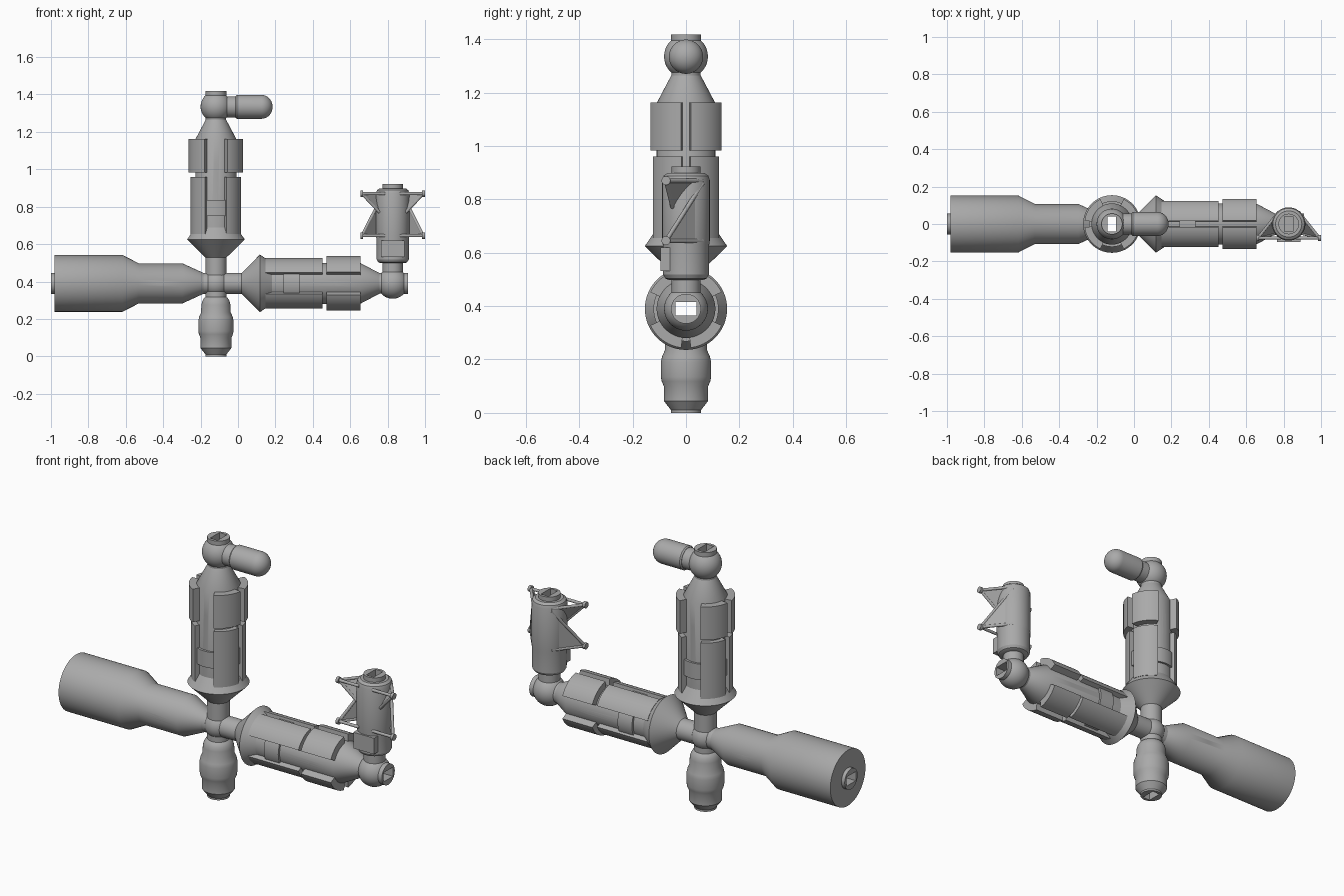
import bpy, bmesh, math
from math import radians, sin, cos
from mathutils import Matrix, Vector

cube = bpy.data.objects.get("Cube")
if cube:
    bpy.data.objects.remove(cube, do_unlink=True)

grey = bpy.data.materials.new("station_grey")
grey.use_nodes = True
TONE = (0.4, 0.4, 0.4, 1)
grey.diffuse_color = TONE
grey.node_tree.nodes["Principled BSDF"].inputs["Base Color"].default_value = TONE

SIDES = 64
HUB = Vector((-0.118, 0, 0.39))
DOCK_X = 0.827
UP = Matrix.Translation(HUB)
RIGHT = UP @ Matrix.Rotation(radians(90), 4, 'Y')
LEFT = UP @ Matrix.Rotation(radians(-90), 4, 'Y')


def finish(name, bm, frame=Matrix(), cutters=()):
    """Turn a bmesh into a shaded object, cut by the given cutters."""
    bm.transform(frame)
    bmesh.ops.recalc_face_normals(bm, faces=bm.faces)
    mesh = bpy.data.meshes.new(name)
    bm.to_mesh(mesh)
    bm.free()
    mesh.materials.append(grey)
    obj = bpy.data.objects.new(name, mesh)
    bpy.context.collection.objects.link(obj)
    bpy.ops.object.select_all(action='DESELECT')
    obj.select_set(True)
    bpy.context.view_layer.objects.active = obj
    for cutter in cutters:
        mod = obj.modifiers.new("cut", 'BOOLEAN')
        mod.operation = 'DIFFERENCE'
        mod.solver = 'EXACT'
        mod.object = cutter
        bpy.ops.object.modifier_apply(modifier=mod.name)
    bpy.ops.object.shade_smooth_by_angle(angle=radians(28))
    return obj


def lathe(name, profile, frame=Matrix(), cutters=()):
    """Closed solid of revolution from (radius, height) points."""
    bm = bmesh.new()
    rings = []
    for r, h in profile:
        rings.append([bm.verts.new((r * cos(a), r * sin(a), h))
                      for a in (math.tau * i / SIDES for i in range(SIDES))])
    for lo, hi in zip(rings, rings[1:]):
        for i in range(SIDES):
            j = (i + 1) % SIDES
            bm.faces.new((lo[i], lo[j], hi[j], hi[i]))
    bm.faces.new(rings[0][::-1])
    bm.faces.new(rings[-1])
    return finish(name, bm, frame, cutters)


def ball(name, radius, frame, cutters=()):
    bm = bmesh.new()
    bmesh.ops.create_uvsphere(bm, u_segments=48, v_segments=24, radius=radius)
    return finish(name, bm, frame, cutters)


def box(name, centre, size, cutters=()):
    bm = bmesh.new()
    bmesh.ops.create_cube(bm, size=1)
    return finish(name, bm, Matrix.LocRotScale(centre, None, size), cutters)


def shell(name, r0, r1, h0, h1, a0, a1, frame):
    """Curved armour panel between two angles."""
    bm = bmesh.new()
    steps = 14
    angles = [radians(a0 + (a1 - a0) * i / steps) for i in range(steps + 1)]
    loop = [(r1, a) for a in angles] + [(r0, a) for a in reversed(angles)]
    face = bm.faces.new([bm.verts.new((r * cos(a), r * sin(a), h0)) for r, a in loop])
    new = bmesh.ops.extrude_face_region(bm, geom=[face])["geom"]
    bmesh.ops.translate(bm, vec=(0, 0, h1 - h0),
                        verts=[v for v in new if isinstance(v, bmesh.types.BMVert)])
    return finish(name, bm, frame)


def rod(name, a, b, radius):
    a, b = Vector(a), Vector(b)
    bm = bmesh.new()
    bmesh.ops.create_cone(bm, cap_ends=True, segments=12, radius1=radius,
                          radius2=radius, depth=(b - a).length)
    turn = (b - a).to_track_quat('Z', 'Y')
    return finish(name, bm, Matrix.LocRotScale((a + b) / 2, turn, None))


def web(name, corners):
    """Thin triangular plate."""
    a, b, c = (Vector(p) for p in corners)
    off = (b - a).cross(c - a).normalized() * 0.004
    bm = bmesh.new()
    top = [bm.verts.new(p + off) for p in (a, b, c)]
    low = [bm.verts.new(p - off) for p in (a, b, c)]
    bm.faces.new(top)
    bm.faces.new(low[::-1])
    for i in range(3):
        j = (i + 1) % 3
        bm.faces.new((top[i], low[i], low[j], top[j]))
    return finish(name, bm)


# Cutters: square passages, small cross holes, docking recess
shaft_z = box("shaft_cutter", (HUB.x, 0, 0.7), (0.045, 0.08, 2))
shaft_x = box("corridor_cutter", (0, 0, HUB.z), (2.4, 0.08, 0.05))
recess = box("dock_recess_cutter", (DOCK_X, 0, 0.9), (0.045, 0.08, 0.2))
pins = [rod("pin_cutter", (x, -0.3, z), (x, 0.3, z), 0.012)
        for x, z in ((HUB.x, 1.02), (0.512, HUB.z), (-0.42, HUB.z))]
lamps = [rod("lamp_cutter", (DOCK_X + d, -0.12, 0.575), (DOCK_X + d, -0.085, 0.575), 0.008)
         for d in (-0.03, 0, 0.03)]

# Central hub
ball("hub_ball", 0.071, UP, (shaft_z, shaft_x))
lathe("hub_vertical_tube", [(0.056, -0.1), (0.056, 0.17)], UP, (shaft_z, shaft_x))
lathe("hub_side_tube", [(0.056, -0.09), (0.056, 0.17)], RIGHT, (shaft_z, shaft_x))

# Lower module
lathe("lower_module",
      [(0.056, 0), (0.056, 0.01), (0.083, 0.045), (0.083, 0.1), (0.091, 0.118),
       (0.094, 0.135), (0.094, 0.19), (0.09, 0.21), (0.079, 0.235), (0.078, 0.275),
       (0.073, 0.295), (0.063, 0.312), (0.05, 0.32)],
      Matrix.Translation((HUB.x, 0, 0)), (shaft_z,))

# Large left module
lathe("large_module",
      [(0.056, 0.067), (0.107, 0.179), (0.107, 0.412), (0.152, 0.5), (0.152, 0.862)],
      LEFT, (shaft_x, pins[2]))
lathe("large_module_port", [(0.056, 0.84), (0.056, 0.882)], LEFT, (shaft_x,))

# Two matching panelled modules, one upright and one to the side
for label, frame, shaft, pin in (("upper", UP, shaft_z, pins[0]),
                                 ("side", RIGHT, shaft_x, pins[1])):
    lathe(label + "_core",
          [(0.056, 0.138), (0.154, 0.235), (0.11, 0.3), (0.11, 0.77), (0.052, 0.88)],
          frame, (shaft, pin))
    lathe(label + "_band", [(0.105, 0.36), (0.122, 0.36), (0.122, 0.447), (0.105, 0.447)],
          frame, (shaft,))
    for quarter in (7, 115, 187, 295):
        shell(label + "_long_panel", 0.1, 0.136, 0.265, 0.57, quarter, quarter + 58, frame)
        shell(label + "_short_panel", 0.1, 0.147, 0.592, 0.773, quarter, quarter + 58, frame)
    lathe(label + "_neck", [(0.055, 0.85), (0.055, 0.9)], frame, (shaft,))
    ball(label + "_node", 0.082, frame @ Matrix.Translation((0, 0, 0.945)), (shaft,))
    lathe(label + "_port", [(0.056, 0.98), (0.056, 1.028)], frame, (shaft,))

# Airlock pod on the upper node
pod = Matrix.Translation((HUB.x, 0, 1.334)) @ Matrix.Rotation(radians(90), 4, 'Y')
lathe("pod_neck", [(0.056, 0.055), (0.056, 0.13)], pod)
tip = [(0.064 * cos(radians(t)), 0.243 + 0.06 * sin(radians(t))) for t in range(0, 89, 8)]
lathe("pod", [(0.058, 0.105), (0.064, 0.112)] + tip, pod)

# Docking module above the side node
dock = Matrix.Translation((DOCK_X, 0, 0))
lathe("dock_neck", [(0.054, 0.43), (0.054, 0.52)], dock)
lathe("dock_body",
      [(0.065, 0.498), (0.078, 0.504), (0.086, 0.518), (0.087, 0.63), (0.089, 0.645),
       (0.089, 0.872), (0.084, 0.888), (0.07, 0.898)], dock, (recess,))
lathe("dock_port", [(0.055, 0.87), (0.055, 0.922)], dock, (recess,))
box("dock_lamp_box", (DOCK_X, -0.065, 0.575), (0.125, 0.06, 0.088), lamps)

# Bracing on both sides of the docking module
for side in (-1, 1):
    def at(x, y, z):
        return (DOCK_X + side * x, y, z)

    for label, z, tie in (("upper", 0.87, at(0.07, -0.05, 0.77)),
                          ("lower", 0.645, at(0.055, 0.062, 0.86))):
        corner = at(0.164, -0.075, z)
        back = at(0.055, 0.062, z)
        web(label + "_brace_web", (corner, back, tie))
        for end in (back, tie, at(0.04, -0.075, z)):
            rod(label + "_brace_rod", corner, end, 0.008)
        rod(label + "_brace_foot", at(0.158, -0.075, z), at(0.173, -0.075, z), 0.017)

# Remove the used cutters
for cutter in [shaft_z, shaft_x, recess] + pins + lamps:
    bpy.data.objects.remove(cutter, do_unlink=True)
